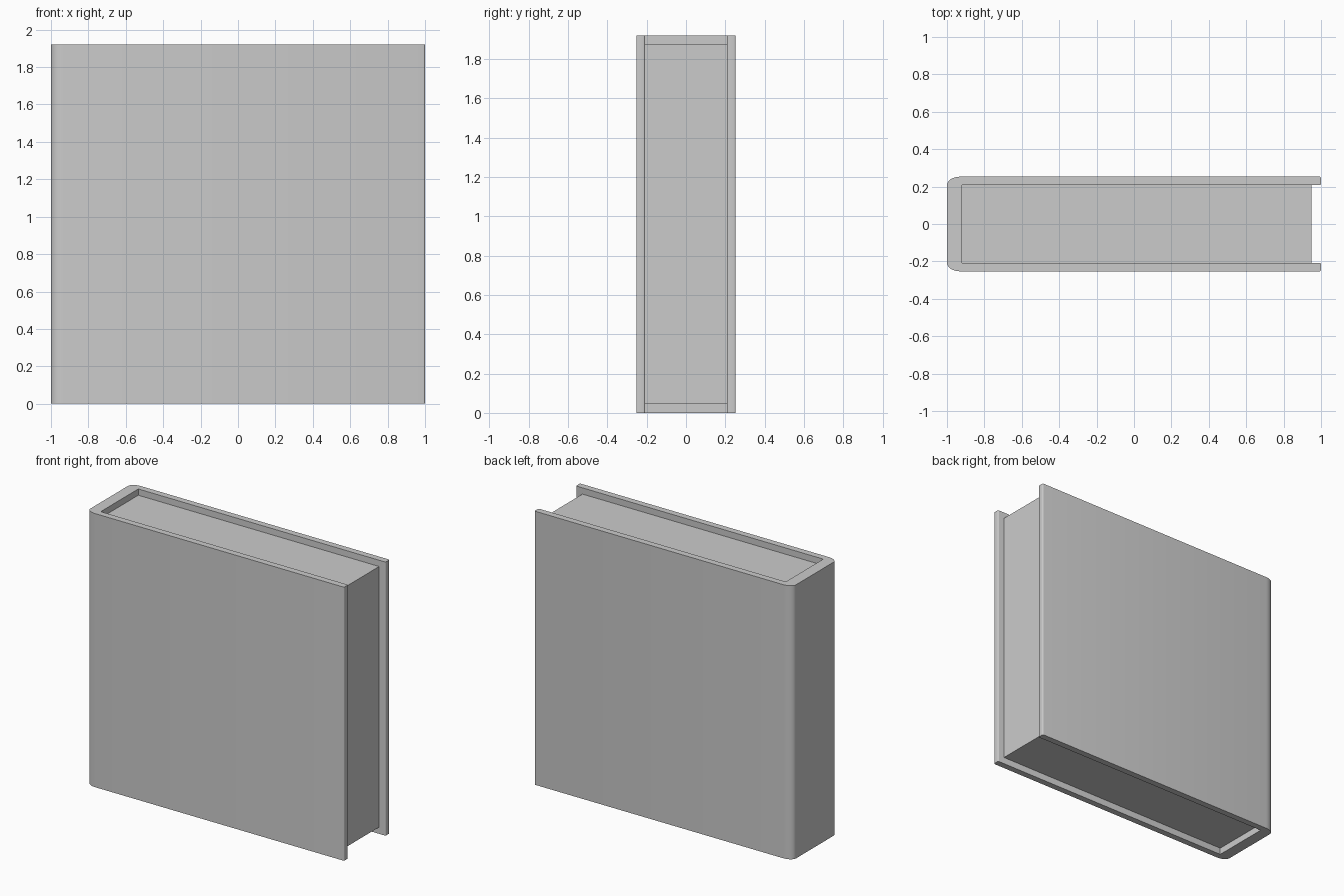
import bpy, bmesh, math

if "Cube" in bpy.data.objects:
    bpy.data.objects.remove(bpy.data.objects["Cube"])

HEIGHT = 1.92
HALF_Y = 0.253      # outside of the boards
INNER_Y = 0.208     # inside of the boards
SPINE_IN = -0.92    # inner face of the spine


def extrude_profile(name, points, z0, z1):
    """Extrude a closed xy outline from z0 to z1."""
    bm = bmesh.new()
    face = bm.faces.new([bm.verts.new((x, y, z0)) for x, y in points])
    top = bmesh.ops.extrude_face_region(bm, geom=[face])["geom"]
    verts = [g for g in top if isinstance(g, bmesh.types.BMVert)]
    bmesh.ops.translate(bm, verts=verts, vec=(0, 0, z1 - z0))
    bmesh.ops.recalc_face_normals(bm, faces=bm.faces[:])
    mesh = bpy.data.meshes.new(name)
    bm.to_mesh(mesh)
    bm.free()
    obj = bpy.data.objects.new(name, mesh)
    bpy.context.collection.objects.link(obj)
    return obj


def arc(cx, cy, rx, ry, a0, a1, steps):
    return [(cx + rx * math.cos(math.radians(a0 + (a1 - a0) * i / steps)),
             cy + ry * math.sin(math.radians(a0 + (a1 - a0) * i / steps)))
            for i in range(steps + 1)]


# Cover: U-shaped outline, rounded at the spine and lightly at the board tips
r = 0.008
half = (arc(-0.93, HALF_Y - 0.045, 0.07, 0.045, 180, 90, 8)
        + arc(1 - r, HALF_Y - r, r, r, 90, 0, 3)
        + arc(1 - r, INNER_Y + r, r, r, 0, -90, 3)
        + [(SPINE_IN, INNER_Y)])
outline = half + [(x, -y) for x, y in reversed(half)]
cover = extrude_profile("cover", outline, 0, HEIGHT)

# Page block, set back from the cover edges
px, py = 0.95, INNER_Y
pages = extrude_profile("pages", [(SPINE_IN, -py), (px, -py), (px, py), (SPINE_IN, py)],
                        0.047, 1.876)

# Smooth the rounded corners, keep the rest sharp
bpy.ops.object.select_all(action='DESELECT')
cover.select_set(True)
bpy.context.view_layer.objects.active = cover
bpy.ops.object.shade_smooth_by_angle(angle=math.radians(35))
